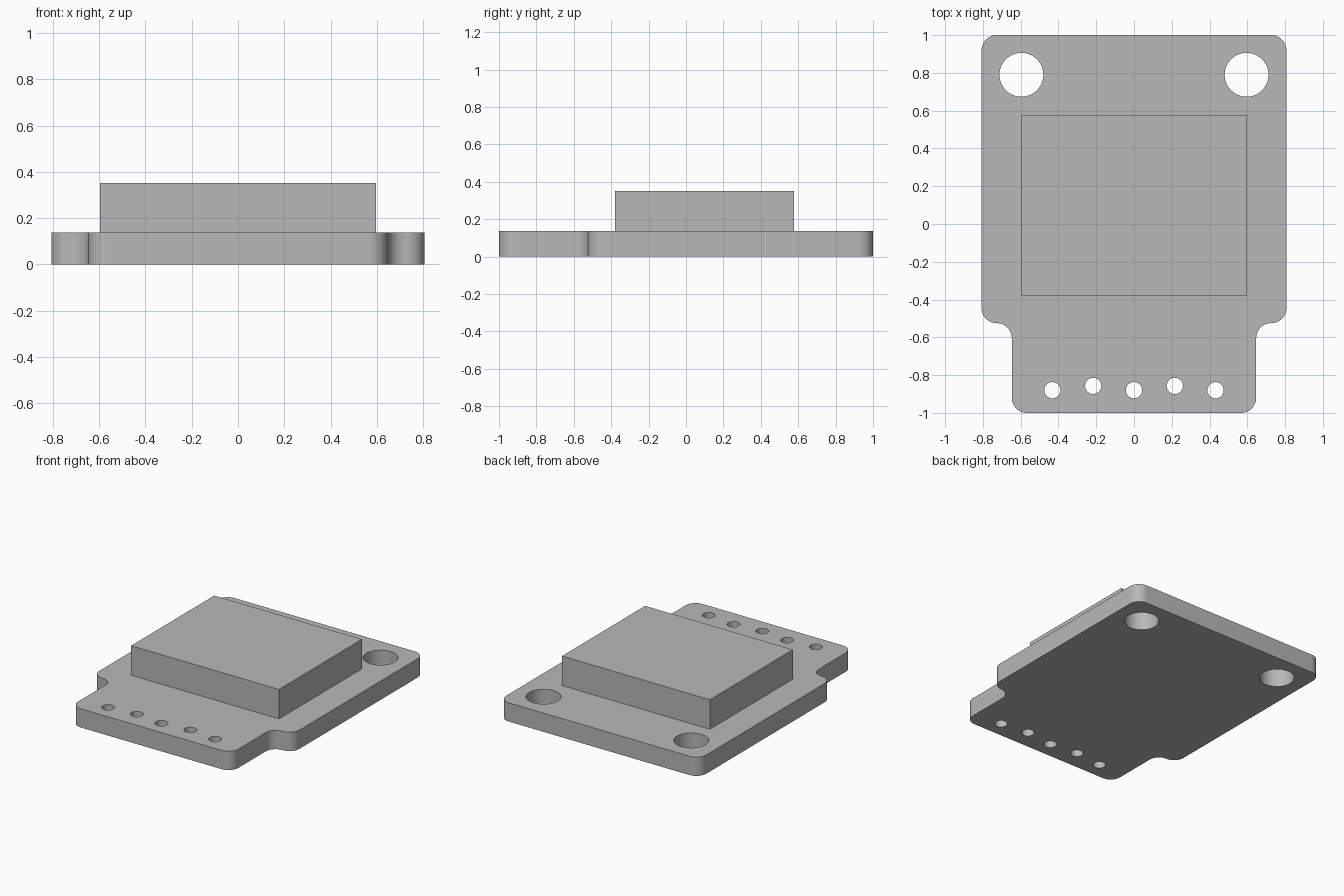
import bpy, bmesh
from math import sin, cos, radians
from mathutils import Vector

cube = bpy.data.objects.get("Cube")
if cube:
    bpy.data.objects.remove(cube, do_unlink=True)

THICKNESS = 0.137
RADIUS = 0.08
WIDE, NARROW, STEP = 0.807, 0.647, -0.525   # half widths and shoulder height

grey = bpy.data.materials.new("plain grey")
colour = (0.48, 0.48, 0.48, 1)
grey.diffuse_color = colour
grey.use_nodes = True
grey.node_tree.nodes["Principled BSDF"].inputs["Base Color"].default_value = colour


def arc(x, y, radius, start, end, steps):
    """Points along an arc, both ends included."""
    angles = [radians(start + (end - start) * i / steps) for i in range(steps + 1)]
    return [(x + radius * cos(a), y + radius * sin(a)) for a in angles]


def circle(x, y, radius):
    return arc(x, y, radius, 0, 360, 48)[:-1]


def finish(name, bm):
    bmesh.ops.recalc_face_normals(bm, faces=bm.faces[:])
    mesh = bpy.data.meshes.new(name)
    bm.to_mesh(mesh)
    bm.free()
    mesh.materials.append(grey)
    obj = bpy.data.objects.new(name, mesh)
    bpy.context.collection.objects.link(obj)
    return obj


# Board outline: the +x half, then its mirror image
half = (arc(NARROW - RADIUS, RADIUS - 1, RADIUS, -90, 0, 12)
        + arc(NARROW + RADIUS, STEP - RADIUS, RADIUS, 180, 90, 12)[:-1]
        + arc(WIDE - RADIUS, STEP + RADIUS, RADIUS, -90, 0, 12)
        + arc(WIDE - RADIUS, 1 - RADIUS, RADIUS, 0, 90, 12))
loops = [half + [(-x, y) for x, y in reversed(half)]]

# Two mounting holes and five staggered pin holes
loops += [circle(x, 0.79, 0.116) for x in (-0.596, 0.596)]
loops += [circle(i * 0.216, -0.857 if i % 2 else -0.88, 0.043) for i in range(-2, 3)]

# Board: fill between the loops, then extrude
bm = bmesh.new()
for loop in loops:
    verts = [bm.verts.new((x, y, 0)) for x, y in loop]
    for a, b in zip(verts, verts[1:] + verts[:1]):
        bm.edges.new((a, b))
bmesh.ops.triangle_fill(bm, use_beauty=True, use_dissolve=False, edges=bm.edges[:])
top = bmesh.ops.extrude_face_region(bm, geom=bm.faces[:], use_keep_orig=True)
bmesh.ops.translate(bm, vec=(0, 0, THICKNESS),
                    verts=[v for v in top["geom"] if isinstance(v, bmesh.types.BMVert)])
board = finish("board", bm)
bpy.ops.object.select_all(action="DESELECT")
board.select_set(True)
bpy.context.view_layer.objects.active = board
bpy.ops.object.shade_smooth_by_angle(angle=radians(30))

# Raised block on the board
low, high = Vector((-0.596, -0.38, THICKNESS)), Vector((0.596, 0.577, 0.352))
bm = bmesh.new()
bmesh.ops.create_cube(bm, size=1)
bmesh.ops.scale(bm, vec=high - low, verts=bm.verts[:])
bmesh.ops.translate(bm, vec=(low + high) / 2, verts=bm.verts[:])
finish("raised_block", bm)
